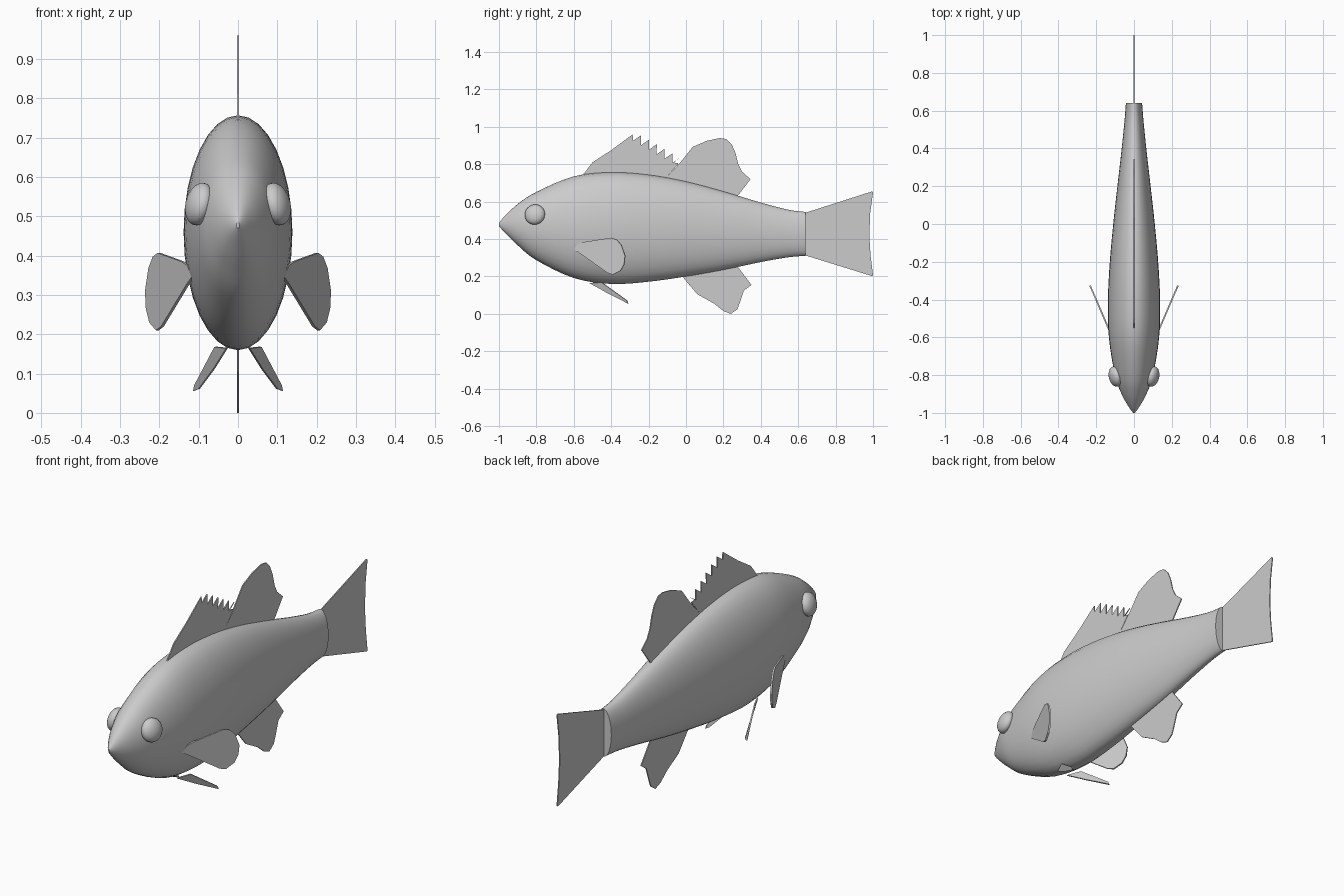
import bpy
import bmesh
import math
from mathutils import Vector, Euler

cube = bpy.data.objects.get("Cube")
if cube:
    bpy.data.objects.remove(cube)

grey = bpy.data.materials.new("plain grey")
grey.use_nodes = True
colour = (0.6, 0.6, 0.6, 1)
grey.diffuse_color = colour
grey.node_tree.nodes["Principled BSDF"].inputs["Base Color"].default_value = colour


def finish(name, bm, smooth=True):
    bmesh.ops.recalc_face_normals(bm, faces=bm.faces)
    mesh = bpy.data.meshes.new(name)
    bm.to_mesh(mesh)
    bm.free()
    mesh.materials.append(grey)
    ob = bpy.data.objects.new(name, mesh)
    bpy.context.collection.objects.link(ob)
    if smooth:
        bpy.ops.object.select_all(action='DESELECT')
        ob.select_set(True)
        bpy.context.view_layer.objects.active = ob
        bpy.ops.object.shade_smooth_by_angle(angle=math.radians(40))
    return ob


def spline(a, b, c, d, t):
    return 0.5 * (2 * b + (c - a) * t + (2 * a - 5 * b + 4 * c - d) * t * t
                  + (3 * b - a - 3 * c + d) * t ** 3)


def plate(name, points, thickness):
    """Thin fin with a centred thickness, from an outline."""
    bm = bmesh.new()
    pts = [Vector(p) for p in points]
    normal = sum((p.cross(q) for p, q in zip(pts, pts[1:] + pts[:1])), Vector()).normalized()
    half = normal * thickness / 2
    front = [bm.verts.new(p + half) for p in pts]
    back = [bm.verts.new(p - half) for p in pts]
    bm.faces.new(front)
    bm.faces.new(back[::-1])
    for i in range(len(pts)):
        j = (i + 1) % len(pts)
        bm.faces.new((front[j], front[i], back[i], back[j]))
    return finish(name, bm, smooth=False)


# Body stations: y, top, bottom, half width
stations = [Vector(s) for s in (
    (-1.0, .485, .47, .004), (-.97, .522, .436, .027), (-.9, .587, .367, .066),
    (-.8, .652, .287, .101), (-.6, .735, .192, .133), (-.4, .757, .16, .138),
    (-.2, .744, .172, .128), (0, .708, .2, .11), (.2, .655, .235, .088),
    (.4, .595, .277, .065), (.55, .556, .303, .05), (.64, .545, .31, .043))]
SIDES, STEPS = 32, 4
rows = []
last = len(stations) - 1
for i in range(last):
    around = [stations[max(0, min(last, i + k))] for k in (-1, 0, 1, 2)]
    rows += [spline(*around, s / STEPS) for s in range(STEPS)]
rows.append(stations[-1])

bm = bmesh.new()
rings = []
for y, top, bottom, width in rows:
    ring = []
    for k in range(SIDES):
        a = math.tau * k / SIDES
        ring.append(bm.verts.new((width * math.cos(a), y,
                                  (top + bottom) / 2 + (top - bottom) / 2 * math.sin(a))))
    rings.append(ring)
for r, s in zip(rings, rings[1:]):
    for k in range(SIDES):
        m = (k + 1) % SIDES
        bm.faces.new((r[k], r[m], s[m], s[k]))
bm.faces.new(rings[0])
bm.faces.new(rings[-1])
finish("body", bm)

# Fins on the centre line, as (y, z) outlines
spiny = [(-.55, .72), (-.55, .745), (-.5, .81), (-.4, .875), (-.285, .96)]
for i in range(6):
    y, z = -.285 + i * .042, .96 - i * .024
    spiny += [(y + .002, z - .035), (y + .045, z - .005)]
spiny += [(-.07, .81), (-.04, .805), (-.1, .735), (-.1, .68), (-.4, .7)]
soft = [(-.1, .7), (-.1, .735), (-.03, .81), (.035, .892), (.11, .925), (.18, .94),
        (.215, .935), (.245, .905), (.265, .86), (.28, .8), (.3, .76), (.345, .72),
        (.28, .635), (.25, .6)]
anal = [(-.03, .24), (-.02, .2), (.06, .105), (.15, .055), (.2, .015), (.24, 0),
        (.275, .025), (.295, .08), (.31, .125), (.35, .155), (.275, .255), (.25, .29)]
tail = [(.63, .54), (.64, .541), (.995, .655), (1, .65), (.985, .54), (.98, .42),
        (.987, .31), (1, .205), (.995, .202), (.64, .312), (.63, .315)]
for name, outline in (("spiny_dorsal_fin", spiny), ("soft_dorsal_fin", soft),
                      ("anal_fin", anal), ("tail_fin", tail)):
    plate(name, [(0, y, z) for y, z in outline], .005)

# Paired fins and eyes
pectoral = [(-.6, .345), (-.575, .375), (-.54, .385), (-.4, .407), (-.37, .397), (-.345, .368),
            (-.325, .31), (-.33, .265), (-.35, .23), (-.39, .21), (-.42, .22), (-.575, .33)]
pelvic = [(.028, -.515, .165), (.058, -.45, .168), (.109, -.315, .071),
          (.112, -.31, .056), (.099, -.32, .061), (.061, -.42, .112)]
for side, sx in (("left", 1), ("right", -1)):
    plate(side + "_pectoral_fin",
          [(sx * (.132 + (y + .56) * .43), y, z) for y, z in pectoral], .008)
    plate(side + "_pelvic_fin", [(sx * x, y, z) for x, y, z in pelvic], .006)
    bm = bmesh.new()
    bmesh.ops.create_uvsphere(bm, u_segments=24, v_segments=14, radius=.055)
    eye = finish(side + "_eye", bm)
    eye.scale = (.62, 1, 1)
    eye.rotation_euler = Euler((0, sx * math.radians(-14), sx * math.radians(-14)))
    eye.location = (sx * .098, -.808, .531)
